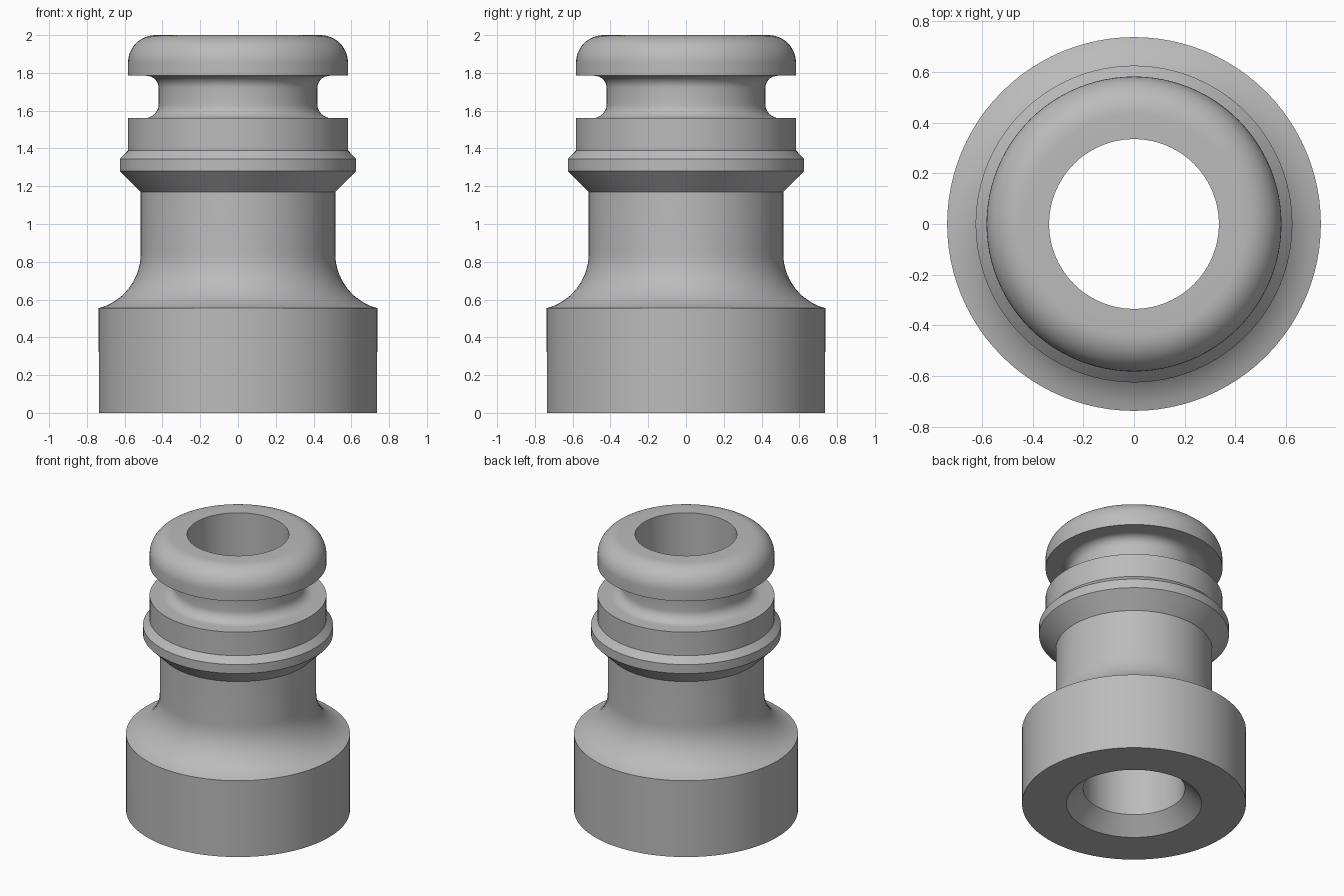
import bpy, bmesh
from math import cos, sin, pi, radians

cube = bpy.data.objects.get("Cube")
if cube:
    bpy.data.objects.remove(cube, do_unlink=True)

SEGMENTS = 96

grey = bpy.data.materials.new("plain grey")
grey.use_nodes = True
colour = (0.5, 0.5, 0.5, 1)
grey.diffuse_color = colour
grey.node_tree.nodes["Principled BSDF"].inputs["Base Color"].default_value = colour


def arc(r, z, radius, start, end, steps=10):
    """Profile points (radius, height) along an arc, angles in degrees."""
    angles = [radians(start + (end - start) * i / steps) for i in range(steps + 1)]
    return [(r + radius * cos(a), z + radius * sin(a)) for a in angles]


# Half section, from the bottom bore edge up the outside to the top
bore = 0.335
profile = [(bore, 0.11), (0.445, 0), (0.737, 0)]            # chamfered bore, base
profile += arc(0.815, 0.844, 0.3, 255, 180, 14)             # flared shoulder
profile += [(0.515, 1.17), (0.625, 1.28), (0.625, 1.345),   # collar
            (0.582, 1.39), (0.582, 1.56)]
profile += arc(0.495, 1.635, 0.075, 270, 180, 8)            # groove
profile += arc(0.485, 1.72, 0.065, 180, 90, 8)
profile += [(0.582, 1.785)]
profile += arc(0.437, 1.855, 0.145, 0, 90, 12)              # rounded lip
profile += [(bore, 2)]

# Revolve the closed section around the vertical axis
bm = bmesh.new()
verts = [bm.verts.new((r, 0, z)) for r, z in profile]
edges = [bm.edges.new((v, verts[(i + 1) % len(verts)])) for i, v in enumerate(verts)]
bmesh.ops.spin(bm, geom=verts + edges, cent=(0, 0, 0), axis=(0, 0, 1),
               angle=2 * pi, steps=SEGMENTS, use_merge=True)
bmesh.ops.remove_doubles(bm, verts=bm.verts, dist=0.0001)
bmesh.ops.recalc_face_normals(bm, faces=bm.faces)

mesh = bpy.data.meshes.new("turned_fitting")
bm.to_mesh(mesh)
bm.free()
mesh.materials.append(grey)
fitting = bpy.data.objects.new("turned_fitting", mesh)
bpy.context.collection.objects.link(fitting)

bpy.ops.object.select_all(action="DESELECT")
fitting.select_set(True)
bpy.context.view_layer.objects.active = fitting
bpy.ops.object.shade_smooth_by_angle(angle=radians(25))
